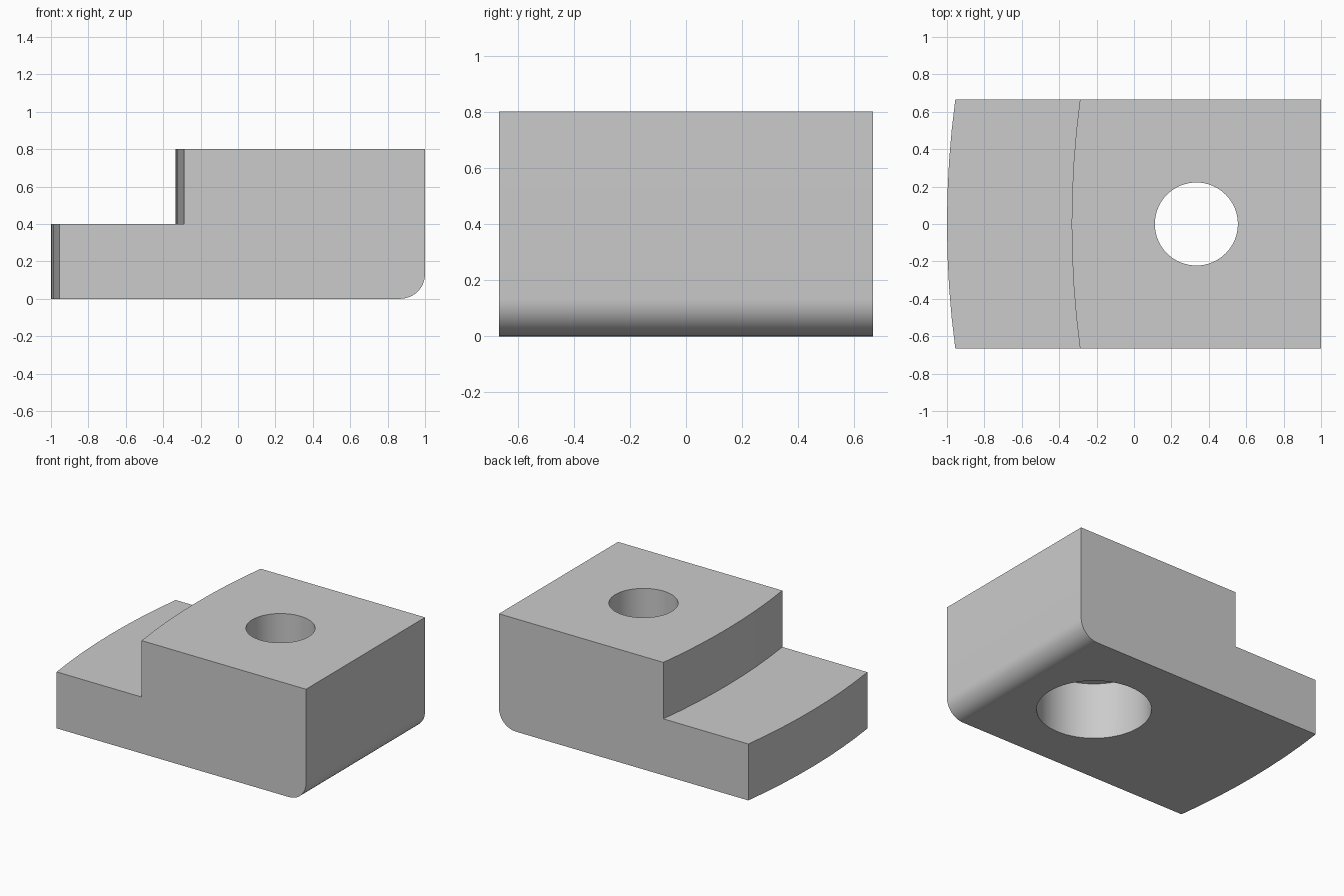
import bpy, bmesh, math

cube = bpy.data.objects.get("Cube")
if cube:
    bpy.data.objects.remove(cube, do_unlink=True)

HALF_W = 2 / 3       # half width
HEIGHT = 0.8
STEP_X, STEP_Z = -1 / 3, 0.4
FILLET = 0.133
BEND = 5.0           # radius of the bowed end faces
HOLE_X = 1 / 3
STATIONS = 8
ARC = 12

grey = bpy.data.materials.new("plain_grey")
grey.use_nodes = True
grey.diffuse_color = (0.6, 0.6, 0.6, 1)
grey.node_tree.nodes["Principled BSDF"].inputs["Base Color"].default_value = (0.6, 0.6, 0.6, 1)


def bow(y):
    return BEND - math.sqrt(BEND ** 2 - y ** 2)


# Side profile: step on one end, rounded lower edge on the other
profile = [(-1, 0)]
for i in range(ARC + 1):
    a = math.pi / 2 * i / ARC
    profile.append((1 - FILLET + FILLET * math.sin(a), FILLET - FILLET * math.cos(a)))
profile += [(1, HEIGHT), (STEP_X, HEIGHT), (STEP_X, STEP_Z), (-1, STEP_Z)]

# Stepped block: profile lofted across the width, bowed on the stepped end
bm = bmesh.new()
rings = []
for s in range(STATIONS + 1):
    y = -HALF_W + 2 * HALF_W * s / STATIONS
    rings.append([bm.verts.new((x + (bow(y) if x < 0 else 0), y, z)) for x, z in profile])
n = len(profile)
for a, b in zip(rings, rings[1:]):
    for i in range(n):
        j = (i + 1) % n
        bm.faces.new((a[i], a[j], b[j], b[i]))
bm.faces.new(rings[0])
bm.faces.new(rings[-1])
bmesh.ops.recalc_face_normals(bm, faces=bm.faces)
mesh = bpy.data.meshes.new("stepped_block")
bm.to_mesh(mesh)
bm.free()
block = bpy.data.objects.new("stepped_block", mesh)
bpy.context.collection.objects.link(block)
mesh.materials.append(grey)


# Round cuts: through hole, and a wider counterbore from below
def drill(name, radius, z0, z1):
    bpy.ops.mesh.primitive_cylinder_add(vertices=64, radius=radius, depth=z1 - z0,
                                        location=(HOLE_X, 0, (z0 + z1) / 2))
    cutter = bpy.context.object
    cutter.name = name
    cutter.hide_render = True
    cutter.data.materials.append(grey)
    mod = block.modifiers.new(name, 'BOOLEAN')
    mod.operation = 'DIFFERENCE'
    mod.solver = 'EXACT'
    mod.object = cutter
    bpy.ops.object.select_all(action='DESELECT')
    block.select_set(True)
    bpy.context.view_layer.objects.active = block
    bpy.ops.object.modifier_apply(modifier=name)
    bpy.data.objects.remove(cutter, do_unlink=True)


drill("counterbore", 0.367, -0.2, STEP_Z)
drill("through_hole", 0.222, 0.2, 1.0)

bpy.ops.object.shade_smooth_by_angle(angle=math.radians(30))
